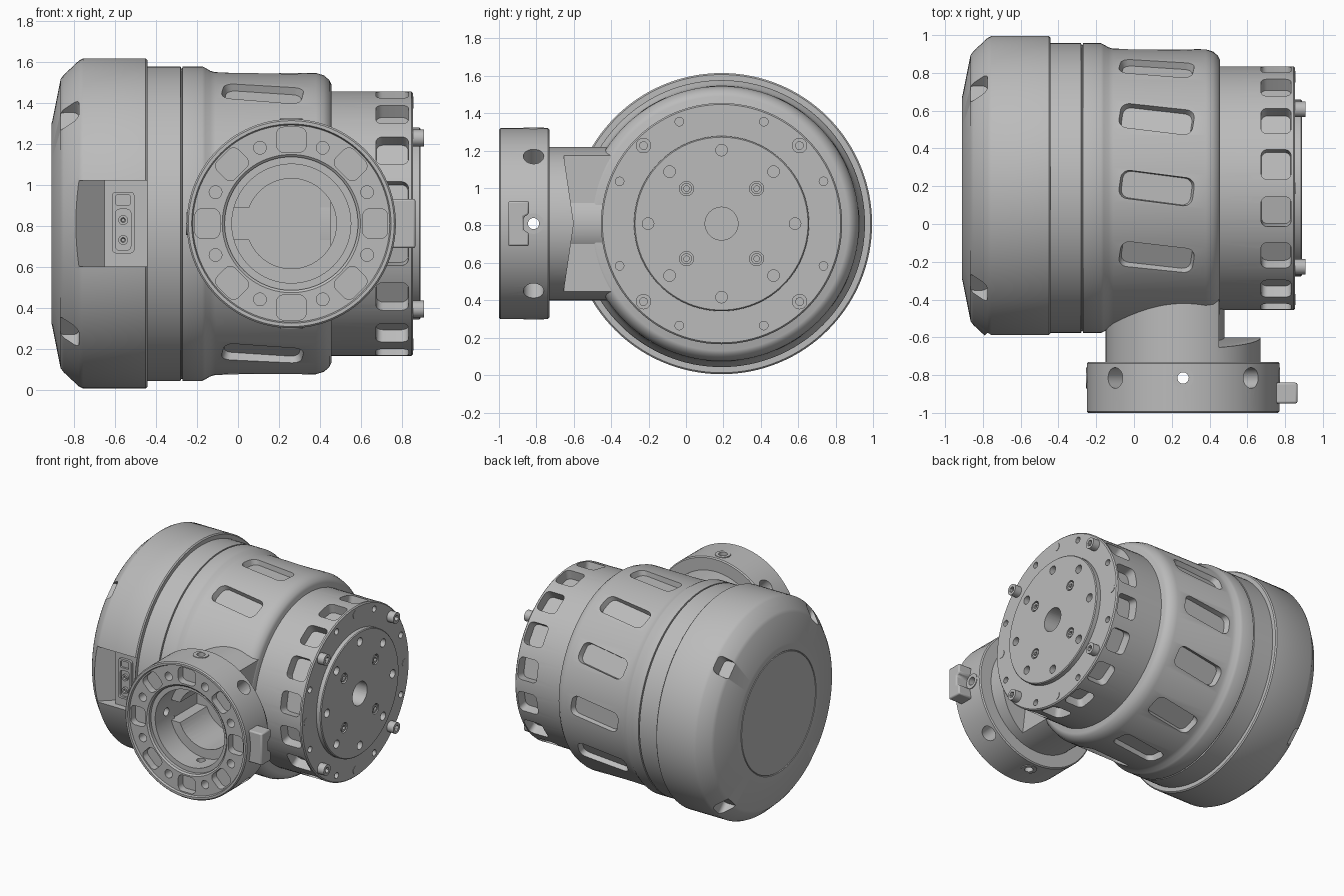
import bpy, bmesh
from math import pi, sin, cos, radians
from mathutils import Matrix, Vector

if "Cube" in bpy.data.objects:
    bpy.data.objects.remove(bpy.data.objects["Cube"])

GREY = (0.5, 0.5, 0.5, 1)
metal = bpy.data.materials.new("grey metal")
metal.use_nodes = True
metal.diffuse_color = GREY
metal.node_tree.nodes["Principled BSDF"].inputs["Base Color"].default_value = GREY


def frame(x, y, z, origin):
    """Matrix from three axis directions and an origin."""
    m = Matrix((x, y, z)).transposed().to_4x4()
    m.translation = Vector(origin)
    return m


X, Y, Z = Vector((1, 0, 0)), Vector((0, 1, 0)), Vector((0, 0, 1))
BODY = frame(Y, Z, X, (0, 0.19, 0.81))      # local z runs along the main axis
RING = frame(X, Z, -Y, (0.26, 0, 0.81))     # local z points out of the front


def on_face(a, r):
    """Place a shape at radius r and angle a on an end face."""
    return Matrix.Rotation(a, 4, 'Z') @ Matrix.Translation((r, 0, 0))


def radial(a, z, skew=0):
    """Point a shape outward from the axis at angle a and height z."""
    return (Matrix.Rotation(a, 4, 'Z') @ frame(Z, -Y, X, (0, 0, z))
            @ Matrix.Rotation(skew, 4, 'Z'))


def circle(r, n=24):
    return [(r * cos(2 * pi * i / n), r * sin(2 * pi * i / n)) for i in range(n)]


def rounded(w, h, r, n=5):
    pts = []
    for k, (sx, sy) in enumerate(((1, 1), (-1, 1), (-1, -1), (1, -1))):
        for i in range(n + 1):
            a = pi / 2 * (k + i / n)
            pts.append((sx * (w / 2 - r) + r * cos(a), sy * (h / 2 - r) + r * sin(a)))
    return pts


def prism(bm, pts, z0, z1, m, base=1.0):
    """Extrude an outline from z0 to z1; base scales the lower end."""
    low = [bm.verts.new(m @ Vector((x * base, y * base, z0))) for x, y in pts]
    top = [bm.verts.new(m @ Vector((x, y, z1))) for x, y in pts]
    bm.faces.new(low[::-1])
    bm.faces.new(top)
    for i in range(len(pts)):
        j = (i + 1) % len(pts)
        bm.faces.new((low[i], low[j], top[j], top[i]))


def lathe(bm, profile, m, steps=96, closed=False):
    """Turn a radius-height profile around the local z axis."""
    vs = [bm.verts.new((r, 0, z)) for r, z in profile]
    es = [bm.edges.new(p) for p in zip(vs, vs[1:])]
    if closed:
        es.append(bm.edges.new((vs[-1], vs[0])))
    res = bmesh.ops.spin(bm, geom=vs + es, cent=(0, 0, 0), axis=Z, angle=2 * pi, steps=steps)
    made = set(vs) | {v for v in res["geom_last"] if isinstance(v, bmesh.types.BMVert)}
    made |= {v for v in bm.verts if v.is_valid and v.index == -1}
    bmesh.ops.remove_doubles(bm, verts=bm.verts, dist=1e-5)
    bmesh.ops.transform(bm, matrix=m, verts=bm.verts)


def finish(name, bm, cutter=None):
    """Make the object, cut it and shade it."""
    def make(label, b):
        bmesh.ops.recalc_face_normals(b, faces=b.faces)
        mesh = bpy.data.meshes.new(label)
        b.to_mesh(mesh)
        b.free()
        mesh.materials.append(metal)
        ob = bpy.data.objects.new(label, mesh)
        bpy.context.scene.collection.objects.link(ob)
        return ob
    ob = make(name, bm)
    bpy.ops.object.select_all(action='DESELECT')
    ob.select_set(True)
    bpy.context.view_layer.objects.active = ob
    if cutter:
        tool = make(name + "_cutter", cutter)
        mod = ob.modifiers.new("cut", 'BOOLEAN')
        mod.operation, mod.solver, mod.object = 'DIFFERENCE', 'EXACT', tool
        bpy.ops.object.modifier_apply(modifier="cut")
        bpy.data.objects.remove(tool)
    bpy.ops.object.shade_smooth_by_angle(angle=radians(28))
    return ob


# Keyhole outline shared by the neck and the housing
gap = 0.357
keyhole = [(0.22 * cos(a), 0.22 * sin(a)) for a in
           [-pi + gap + i * (2 * pi - 2 * gap) / 40 for i in range(41)]]
keyhole += [(-0.29, 0.077), (-0.29, -0.077)]

# Main housing: end cap, band and tapered waist
bm = bmesh.new()
lathe(bm, [(0, -.91), (.442, -.91), (.446, -.904), (.45, -.91), (.485, -.91), (.5, -.906),
           (.705, -.865), (.725, -.85), (.795, -.775), (.805, -.755), (.805, -.45),
           (.797, -.442), (.767, -.442), (.767, -.28), (.757, -.278), (.757, -.272),
           (.767, -.27), (.767, -.175), (.76, -.16), (.745, -.135), (.738, -.11),
           (.735, .38), (.722, .42), (.7, .445), (.68, .455), (0, .455)], BODY, 128)
cut = bmesh.new()
for k in range(12):
    if k not in (5, 6, 7):
        prism(cut, rounded(.43, .165, .05), .695, .8,
              BODY @ radial(k * pi / 6, .12, -.13), .86)
for k in range(4):
    prism(cut, rounded(.1, .13, .03), .7, .9, BODY @ radial(pi / 4 + k * pi / 2, -.825))
prism(cut, [(-.79, -.9), (-.79, -.59), (-.65, -.46), (-.65, -.54), (-.443, -.54), (-.443, -.9)],
      .6, 1.02, Matrix())
prism(cut, keyhole, .45, .9, RING)
finish("housing", bm, cut)

# Connector plate inside the side port
PORT = frame(X, Z, -Y, (-.56, 0, .815))
bm = bmesh.new()
prism(bm, rounded(.11, .3, .02), .52, .56, PORT)
cut = bmesh.new()
prism(cut, rounded(.075, .2, .02), .545, .6, PORT @ Matrix.Translation((0, -.035, 0)))
prism(cut, rounded(.07, .05, .008), .545, .6, PORT @ Matrix.Translation((0, .11, 0)))
finish("connector_plate", bm, cut)
for i, z in enumerate((-.085, .012)):
    bm = bmesh.new()
    lathe(bm, [(0, .53), (.024, .53), (.024, .562), (.012, .562), (.008, .55), (0, .55)],
          PORT @ Matrix.Translation((0, z, 0)), 20)
    finish(f"connector_pin_{i + 1}", bm)

# Output flange with windows round the rim and holes in the face
bm = bmesh.new()
lathe(bm, [(0, .4), (.645, .4), (.645, .845), (.637, .853), (.468, .853), (.468, .884),
           (.462, .89), (0, .89)], BODY)
cut = bmesh.new()
for k in range(16):
    a = k * pi / 8
    prism(cut, rounded(.165, .168, .035), .57, .75, BODY @ radial(a + pi / 16, .752), .94)
    if k % 4 in (1, 3):
        prism(cut, circle(.023, 16), .82, .95, BODY @ on_face(a, .59))
    if k % 2 == 0:
        prism(cut, circle(.031, 20), .84, .95, BODY @ on_face(a, .393))
    if k % 4 == 2:
        prism(cut, circle(.038, 20), .865, .95, BODY @ on_face(a, .265))
prism(cut, circle(.088, 40), .7, .95, BODY)
finish("output_flange", bm, cut)


def socket_bolt(name, r, z0, z1, m):
    bm = bmesh.new()
    prism(bm, circle(r), z0, z1, m)
    cut = bmesh.new()
    prism(cut, circle(r * .55, 6), z1 - r * .6, z1 + .1, m)
    finish(name, bm, cut)


# Bolts and plugs on the flange
for k in range(4):
    a = pi / 4 + k * pi / 2
    socket_bolt(f"rim_bolt_{k + 1}", .041, .83, .907, BODY @ on_face(a, .59))
    socket_bolt(f"face_bolt_{k + 1}", .029, .85, .887, BODY @ on_face(a, .265))
    bm = bmesh.new()
    prism(bm, circle(.03), .84, .856, BODY @ on_face(k * pi / 2, .59))
    finish(f"rim_plug_{k + 1}", bm)

# Neck joining the housing to the clamp ring
bm = bmesh.new()
lathe(bm, [(0, .2), (.41, .2), (.41, .735), (.3, .735), (.3, .772), (0, .772)], RING)
cut = bmesh.new()
prism(cut, keyhole, .45, .9, RING)
prism(cut, [(-.6, .81), (-.665, 1.25), (0, 1.25), (0, .37), (-.665, .37)], .45, 1,
      frame(Y, Z, X, (0, 0, 0)))
finish("neck", bm, cut)

# Clamp ring with face pockets, face holes and radial holes
bm = bmesh.new()
lathe(bm, [(.29, .73), (.502, .73), (.51, .738), (.51, .992), (.502, 1), (.486, 1),
           (.48, .985), (.337, .985), (.325, .975), (.325, .95), (.29, .95)], RING, closed=True)
cut = bmesh.new()
for k in range(8):
    a = k * pi / 4
    prism(cut, rounded(.122, .145, .035), .93, 1.05, RING @ on_face(a, .409))
    prism(cut, circle(.031, 20), .9, 1.05, RING @ on_face(a + pi / 8, .4))
    prism(cut, circle(.055 if k % 2 else .03), .38 if k % 2 else .2, .6, RING @ radial(a, .815))
finish("clamp_ring", bm, cut)

# Collars lining the four small radial holes
for k in range(4):
    bm = bmesh.new()
    lathe(bm, [(.03, .45), (.055, .45), (.055, .513), (.03, .513)],
          RING @ radial(k * pi / 2, .815), 24, closed=True)
    finish(f"hole_collar_{k + 1}", bm)

# Locating tab on the side of the ring
bm = bmesh.new()
prism(bm, [(-.12, .84), (-.12, .95), (.12, .95), (.12, .84), (.05, .84), (.035, .868),
           (-.035, .868), (-.05, .84)], .48, .605, RING @ frame(Y, Z, X, (0, 0, 0)))
tab = finish("locating_tab", bm)
bev = tab.modifiers.new("soft edges", 'BEVEL')
bev.width, bev.segments = .01, 2
